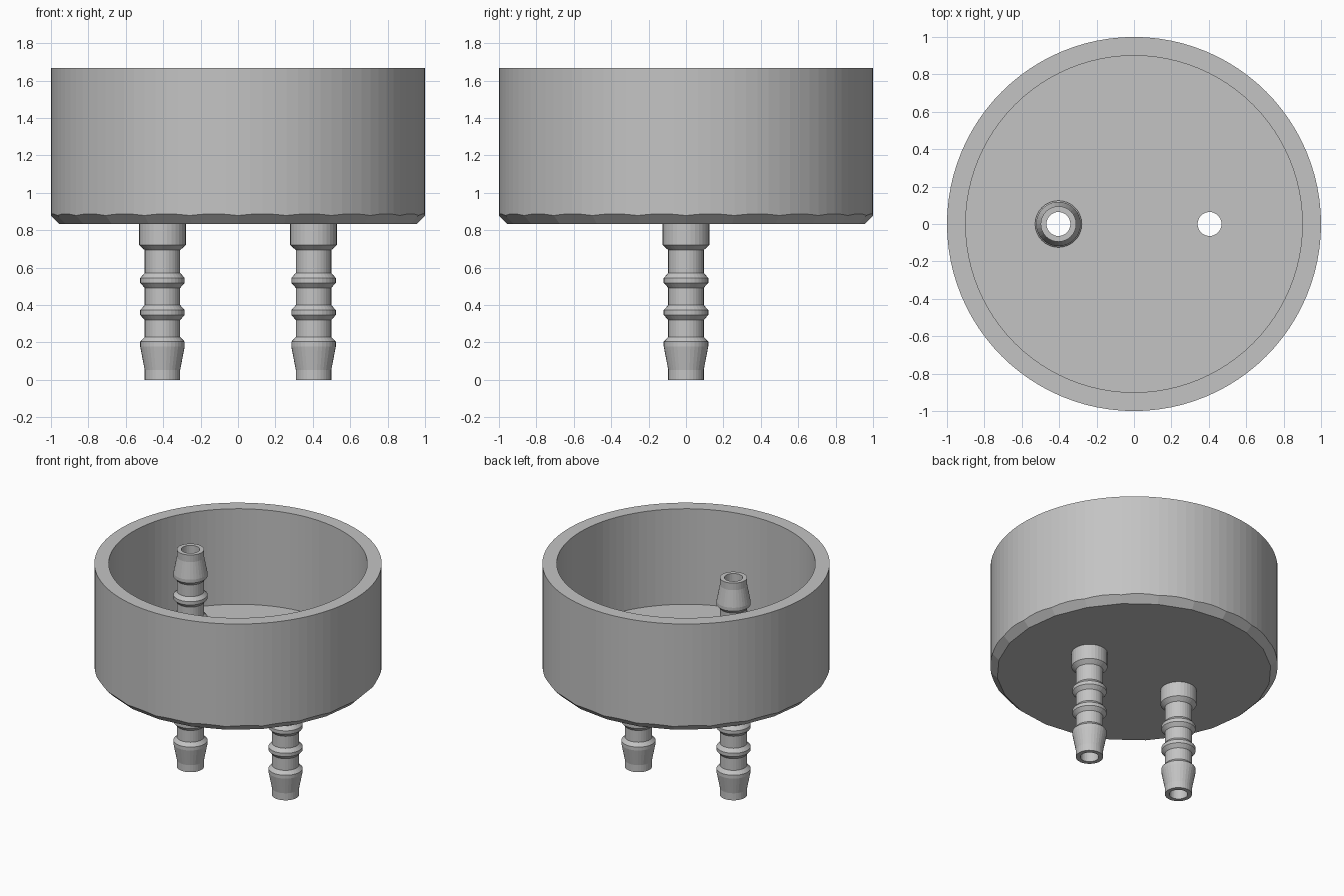
import bpy
import bmesh
from math import cos, sin, pi

cube = bpy.data.objects.get("Cube")
if cube:
    bpy.data.objects.remove(cube, do_unlink=True)

MID, RIM = 0.834, 1.668        # underside of the cup, top of the cup
WALL, BORE, OFFSET = 0.1, 0.064, 0.404
SIDES = 24                     # facets of the bottom chamfer

grey = bpy.data.materials.new("plain grey")
grey.use_nodes = True
colour = (0.55, 0.55, 0.55, 1)
grey.diffuse_color = colour
grey.node_tree.nodes["Principled BSDF"].inputs["Base Color"].default_value = colour


def lathe(name, profile, segments, x=0):
    """Revolve profile(angle) -> [(radius, z), ...]; a zero radius closes to a point."""
    bm = bmesh.new()
    rings = []
    for i in range(segments):
        a = 2 * pi * i / segments
        rings.append([bm.verts.new((r * cos(a) + x, r * sin(a), z)) for r, z in profile(a)])
    for i, ring in enumerate(rings):
        after = rings[(i + 1) % segments]
        for j in range(len(ring) - 1):
            bm.faces.new((ring[j], after[j], after[j + 1], ring[j + 1]))
    bmesh.ops.remove_doubles(bm, verts=bm.verts, dist=1e-5)
    bmesh.ops.recalc_face_normals(bm, faces=bm.faces)
    mesh = bpy.data.meshes.new(name)
    bm.to_mesh(mesh)
    bm.free()
    mesh.materials.append(grey)
    obj = bpy.data.objects.new(name, mesh)
    bpy.context.collection.objects.link(obj)
    return obj


# Cup: round wall whose lower edge is cut by a coarse faceted cone
def cup_profile(a):
    half = pi / SIDES
    facet = cos(half) / cos(a % (2 * half) - half)
    low = 0.955
    return [(0, MID), (low * facet, MID), (1, MID + 1 / facet - low), (1, RIM),
            (1 - WALL, RIM), (1 - WALL, MID + WALL), (0, MID + WALL)]


cup = lathe("cup", cup_profile, 96)

# Bore holes through the cup floor
for x in (-OFFSET, OFFSET):
    cutter = lathe("bore_cutter", lambda a: [(0, MID - 0.2), (BORE, MID - 0.2),
                                             (BORE, MID + 0.3), (0, MID + 0.3)], 32, x)
    cutter.hide_render = True
    cut = cup.modifiers.new("bore", 'BOOLEAN')
    cut.operation, cut.solver, cut.object = 'DIFFERENCE', 'EXACT', cutter
    bpy.context.view_layer.objects.active = cup
    bpy.ops.object.modifier_apply(modifier=cut.name)
    bpy.data.objects.remove(cutter, do_unlink=True)


# Hose barbs: collar, two ridges and a tapered tip around an open bore
def barb(name, x, start, direction):
    shaft, ridge, collar = 0.095, 0.119, 0.125
    pts = [(collar, start), (collar, 0.113), (shaft, 0.14)]
    for d in (0.262, 0.434):
        pts += [(shaft, d), (ridge, d + 0.027), (ridge, d + 0.053), (shaft, d + 0.08)]
    pts += [(shaft, 0.604), (ridge, 0.63), (ridge, 0.656), (shaft, 0.78),
            (shaft, MID), (BORE, MID), (BORE, start)]
    return lathe(name, lambda a: [(r, MID + direction * d) for r, d in pts], 32, x)


barb("lower_barb_left", OFFSET, 0, -1)
barb("lower_barb_right", -OFFSET, 0, -1)
barb("inner_barb_right", -OFFSET, WALL, 1)
